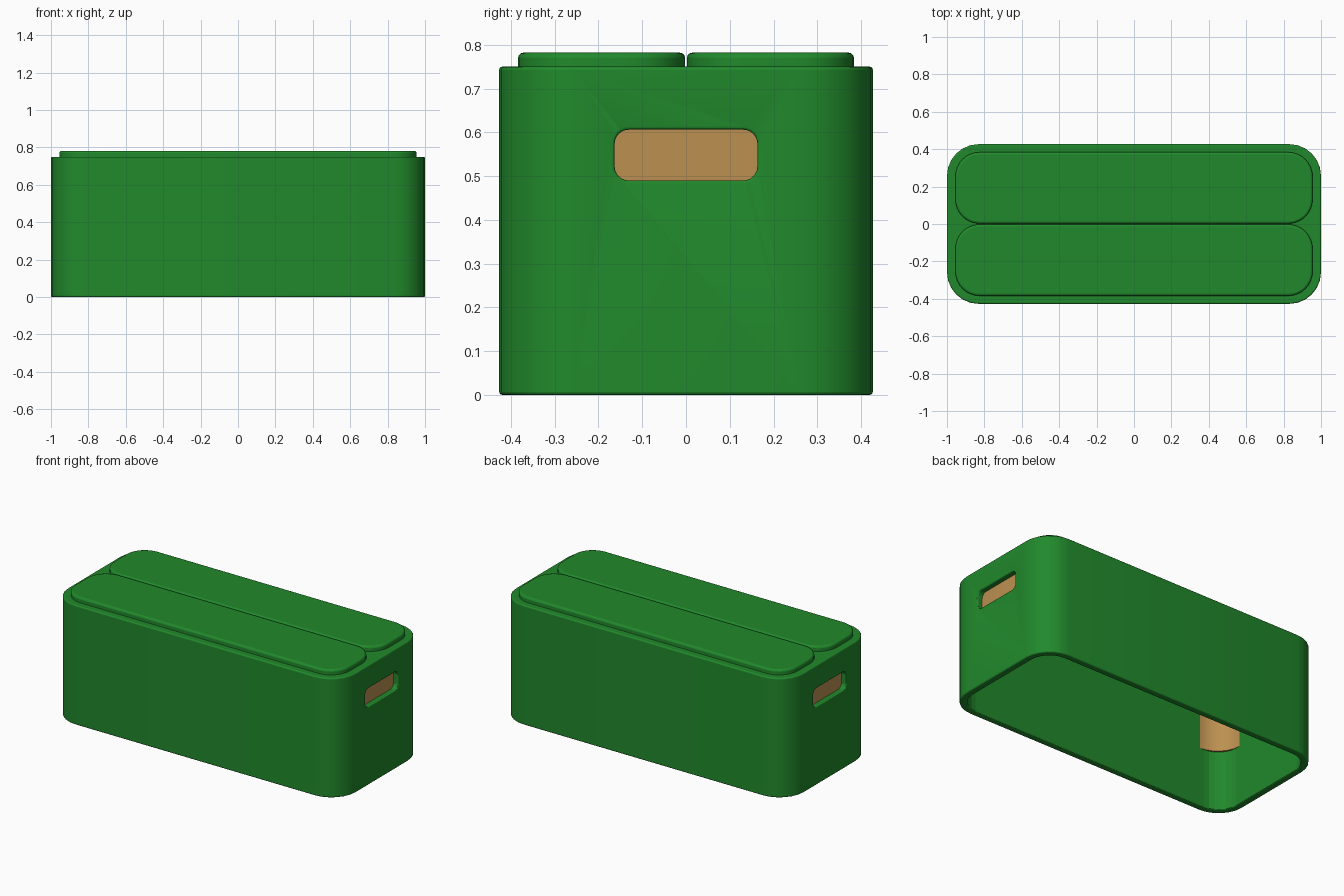
import bpy, bmesh, math

if "Cube" in bpy.data.objects:
    bpy.data.objects.remove(bpy.data.objects["Cube"])


def material(name, color):
    m = bpy.data.materials.new(name)
    m.diffuse_color = color
    m.use_nodes = True
    m.node_tree.nodes["Principled BSDF"].inputs["Base Color"].default_value = m.diffuse_color
    return m


GREEN = material("green", (0.015, 0.25, 0.025, 1))
TAN = material("tan", (0.50, 0.28, 0.08, 1))


def outline(hw, hd, r, seg):
    """Rounded rectangle centred on the origin."""
    pts = []
    for i, (sx, sy) in enumerate([(1, 1), (-1, 1), (-1, -1), (1, -1)]):
        for k in range(seg + 1):
            a = math.pi / 2 * (i + k / seg)
            pts.append((sx * (hw - r) + r * math.cos(a),
                        sy * (hd - r) + r * math.sin(a)))
    return pts


def prism(name, pts, place, lo, hi, mat, hole=None):
    """Extrude an outline from lo to hi, optionally as a ring around a hole."""
    bm = bmesh.new()
    rings = [[[bm.verts.new(place(u, v, h)) for u, v in p] for h in (lo, hi)]
             for p in ([pts, hole] if hole else [pts])]
    n = len(pts)
    for i in range(n):
        j = (i + 1) % n
        for a, b in rings:
            bm.faces.new((a[i], a[j], b[j], b[i]))
        if hole:
            for k in (0, 1):
                o, q = rings[0][k], rings[1][k]
                bm.faces.new((o[i], o[j], q[j], q[i]))
    if not hole:
        for loop in rings[0]:
            bm.faces.new(loop)
    bmesh.ops.recalc_face_normals(bm, faces=bm.faces)
    me = bpy.data.meshes.new(name)
    bm.to_mesh(me)
    bm.free()
    ob = bpy.data.objects.new(name, me)
    bpy.context.collection.objects.link(ob)
    me.materials.append(mat)
    return ob


def finish(ob, bevel):
    """Round the hard edges and smooth the shading."""
    if bevel:
        b = ob.modifiers.new("bevel", 'BEVEL')
        b.width, b.segments = bevel, 3
        b.limit_method, b.angle_limit = 'ANGLE', math.radians(50)
    bpy.ops.object.select_all(action='DESELECT')
    ob.select_set(True)
    bpy.context.view_layer.objects.active = ob
    bpy.ops.object.shade_smooth_by_angle(angle=math.radians(40))


def cut(ob, cutter):
    m = ob.modifiers.new("cut", 'BOOLEAN')
    m.operation, m.object, m.solver = 'DIFFERENCE', cutter, 'EXACT'
    cutter.hide_render = True
    cutter.hide_set(True)


upright = lambda u, v, h: (u, v, h)

# Open-bottomed box with hand holes in both ends
box = prism("box", outline(1.0, 0.427, 0.17, 6), upright, 0, 0.75, GREEN)
cut(box, prism("cavity_cutter", outline(0.957, 0.384, 0.127, 6), upright, -0.1, 0.70, GREEN))
for side, s in (("right", 1), ("left", -1)):
    cut(box, prism("handle_cutter_" + side, outline(0.163, 0.058, 0.032, 6),
                   lambda u, v, h, s=s: (s * h, u, v + 0.548), 0.9, 1.1, GREEN))
finish(box, 0.007)

# Tan liner behind the hand holes
liner = prism("liner", outline(0.966, 0.393, 0.15, 6), upright, 0.37, 0.705, TAN,
              outline(0.9575, 0.3845, 0.16, 6))
finish(liner, 0)

# Two padded lids side by side
for name, s in (("front_lid", -1), ("back_lid", 1)):
    lid = prism(name, outline(0.955, 0.191, 0.13, 8),
                lambda u, v, h, s=s: (u, v + s * 0.193, h), 0.73, 0.782, GREEN)
    finish(lid, 0.012)
